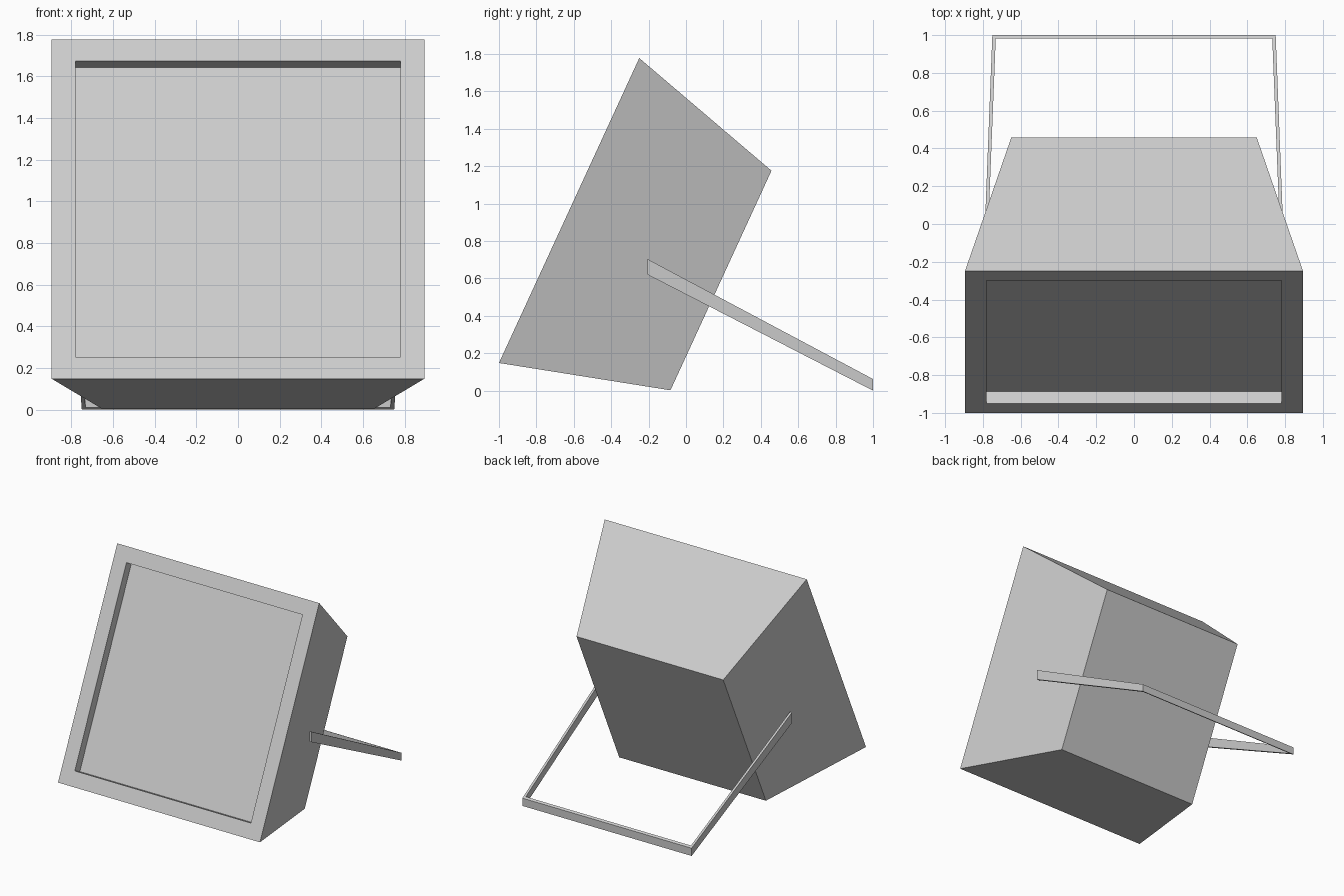
import bpy, bmesh
from mathutils import Vector

if "Cube" in bpy.data.objects:
    bpy.data.objects.remove(bpy.data.objects["Cube"])


def finish(bm, name):
    bmesh.ops.recalc_face_normals(bm, faces=bm.faces)
    me = bpy.data.meshes.new(name)
    bm.to_mesh(me)
    bm.free()
    ob = bpy.data.objects.new(name, me)
    bpy.context.collection.objects.link(ob)
    return ob


def loft(bm, rings, cap=True):
    """Bridge equal-length rings of points; optionally cap the ends."""
    vs = [[bm.verts.new(p) for p in r] for r in rings]
    n = len(vs[0])
    for a, b in zip(vs, vs[1:]):
        for i in range(n):
            j = (i + 1) % n
            bm.faces.new((a[i], a[j], b[j], b[i]))
    if cap:
        bm.faces.new(vs[0])
        bm.faces.new(vs[-1])


def rect(half_w, low, high):
    """Rectangle spanning x = +-half_w between two (y, z) points."""
    return [(-half_w, *low), (half_w, *low), (half_w, *high), (-half_w, *high)]


# Tilted tapered body with a recessed front panel
low, high = Vector((-1.0, 0.148)), Vector((-0.25, 1.778))
up = (high - low).normalized()
inward = Vector((up.y, -up.x))
border, depth = 0.116, 0.07
in_low, in_high = low + up * border, high - up * border
bm = bmesh.new()
loft(bm, [
    rect(0.65, (-0.083, 0.002), (0.457, 1.176)),
    rect(0.895, low, high),
    rect(0.78, in_low, in_high),
    rect(0.78, in_low + inward * depth, in_high + inward * depth),
])
finish(bm, "tapered_body")

# U-shaped flat-bar stand, sloping down to the back
Y0, Y1, T = -0.205, 1.0, 0.018


def section(x_out, x_in, y_out, y_in):
    def z(y, a, b):
        return a + (b - a) * (y - Y0) / (Y1 - Y0)
    return [(x_out, y_out, z(y_out, 0.62, 0.0)), (x_in, y_in, z(y_in, 0.62, 0.0)),
            (x_in, y_in, z(y_in, 0.703, 0.062)), (x_out, y_out, z(y_out, 0.703, 0.062))]


bm = bmesh.new()
half = [section(0.797, 0.797 - T, Y0, Y0), section(0.75, 0.75 - T, Y1, Y1 - T)]
mirrored = [[(-x, y, z) for x, y, z in r] for r in reversed(half)]
loft(bm, half + mirrored)
finish(bm, "rear_stand")
